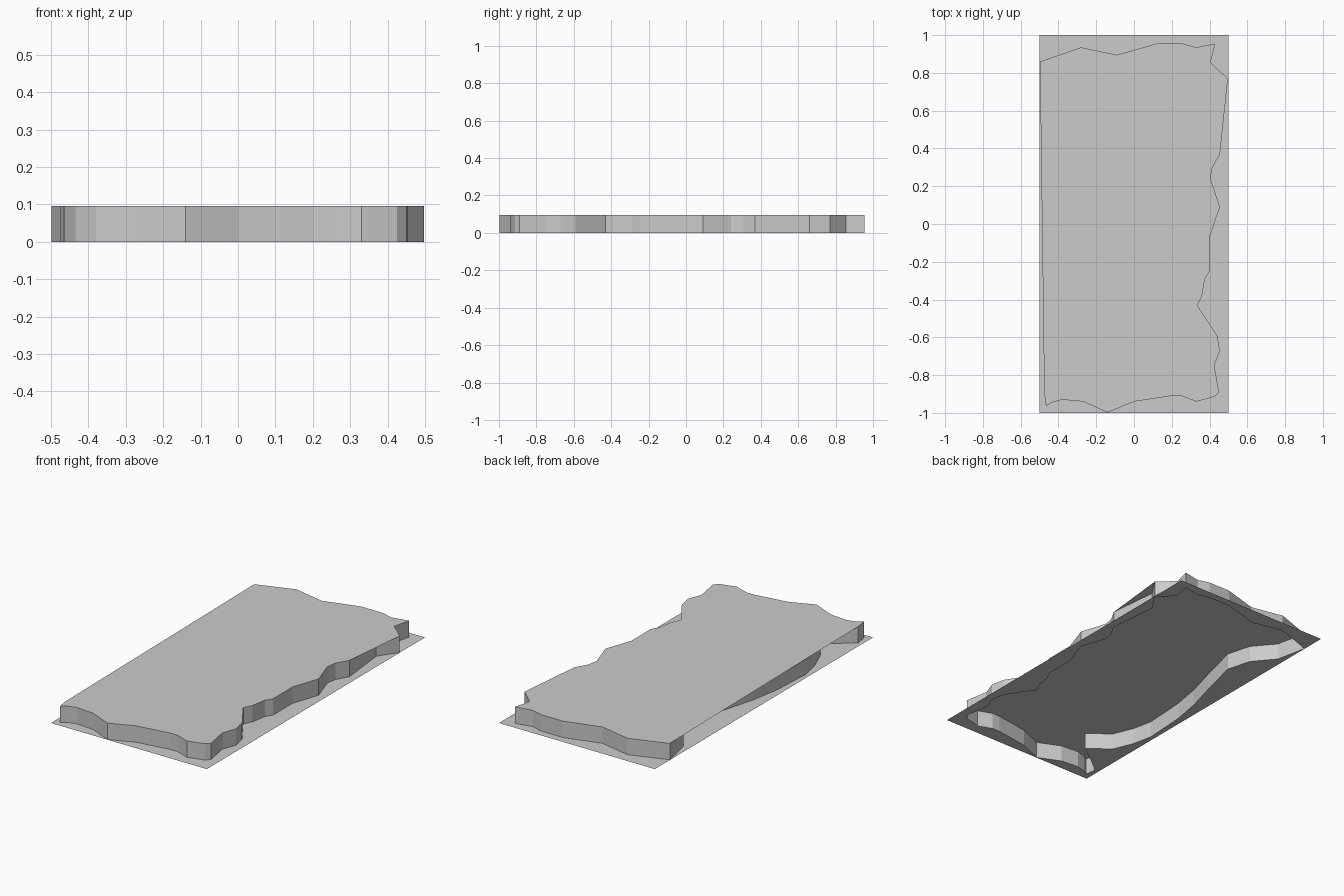
import bpy, bmesh

if "Cube" in bpy.data.objects:
    bpy.data.objects.remove(bpy.data.objects["Cube"])

HEIGHT = 0.095

# ragged outline, clockwise from the back left corner: back, right, front
outer = [(-.498, .86), (-.28, .935), (-.09, .895), (.12, .955), (.26, .955),
         (.33, .935), (.43, .955), (.405, .855), (.497, .77), (.425, .66),
         (.455, .37), (.415, .30), (.405, .24), (.455, .09), (.40, -.07),
         (.40, -.25), (.375, -.29), (.36, -.38), (.335, -.43), (.44, -.59),
         (.455, -.67), (.425, -.75), (.45, -.89), (.425, -.915), (.33, -.94),
         (.25, -.91), (.20, -.91), (0, -.94), (-.14, -.998), (-.27, -.94),
         (-.38, -.93), (-.435, -.945), (-.465, -.965), (-.475, -.90)]
# recessed left wall, front to back, under the overhanging cap
left = [(-.40, -.84), (-.28, -.75), (-.40, -.66), (-.45, -.54), (-.475, -.42),
        (-.46, -.17), (-.43, 0), (-.38, .18), (-.32, .42), (-.36, .56), (-.46, .68)]
rim = outer + left
rect = [(-.5, -1), (.5, -1), (.5, 1), (-.5, 1)]


def finish(bm, name):
    mesh = bpy.data.meshes.new(name)
    bm.to_mesh(mesh)
    bm.free()
    ob = bpy.data.objects.new(name, mesh)
    bpy.context.collection.objects.link(ob)


def loop(bm, pts, z):
    return [bm.verts.new((x, y, z)) for x, y in pts]


# ground sheet with the ragged opening
bm = bmesh.new()
edges = []
for pts in (rect, rim):
    vs = loop(bm, pts, 0)
    edges += [bm.edges.new((vs[i - 1], vs[i])) for i in range(len(vs))]
bmesh.ops.triangle_fill(bm, edges=edges, use_beauty=True, normal=(0, 0, 1))
for f in bm.faces:
    f.normal_update()
    if f.normal.z < 0:
        f.normal_flip()
finish(bm, "ground_sheet")

# raised wall around the opening
bm = bmesh.new()
lo, hi = loop(bm, rim, 0), loop(bm, rim, HEIGHT)
for i in range(len(rim)):
    bm.faces.new((lo[i], lo[i - 1], hi[i - 1], hi[i]))
finish(bm, "ragged_wall")

# flat cap with a straight left edge
bm = bmesh.new()
cap = bm.faces.new(loop(bm, outer[::-1], HEIGHT))
bmesh.ops.triangulate(bm, faces=[cap])
finish(bm, "top_cap")
